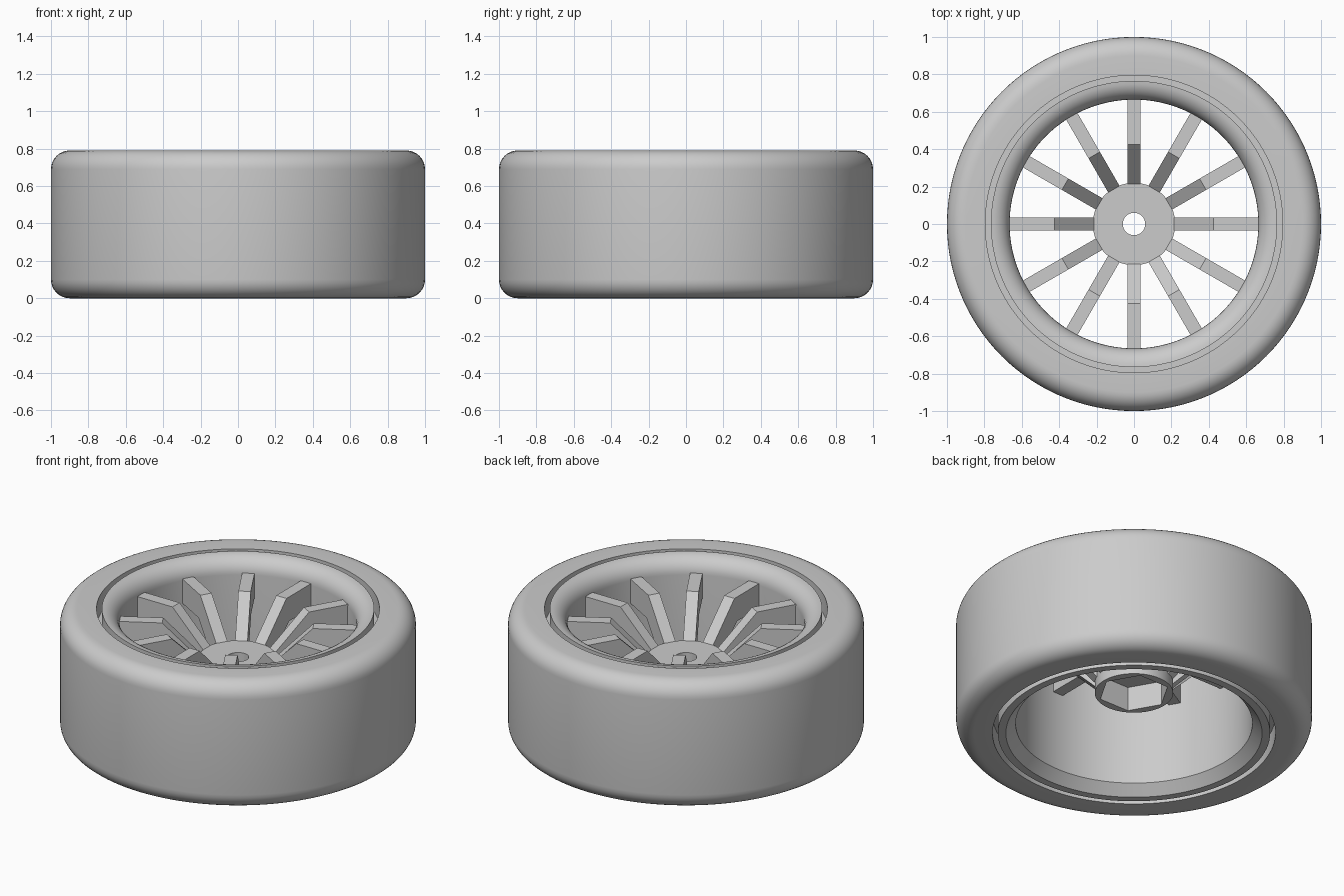
import bpy, bmesh, math

cube = bpy.data.objects.get("Cube")
if cube:
    bpy.data.objects.remove(cube, do_unlink=True)

# One plain grey for the whole wheel
grey = bpy.data.materials.new("light_grey")
grey.use_nodes = True
colour = (0.6, 0.6, 0.6, 1)
grey.diffuse_color = colour
grey.node_tree.nodes["Principled BSDF"].inputs["Base Color"].default_value = colour


def finish(name, bm, smooth=True):
    bmesh.ops.recalc_face_normals(bm, faces=bm.faces)
    mesh = bpy.data.meshes.new(name)
    bm.to_mesh(mesh)
    bm.free()
    mesh.materials.append(grey)
    obj = bpy.data.objects.new(name, mesh)
    bpy.context.collection.objects.link(obj)
    if smooth:
        bpy.ops.object.select_all(action='DESELECT')
        obj.select_set(True)
        bpy.context.view_layer.objects.active = obj
        bpy.ops.object.shade_smooth_by_angle(angle=math.radians(30))
    return obj


def revolve(name, profile, segments=120):
    """Sweep a closed (radius, z) profile around z; a radius may depend on angle."""
    bm = bmesh.new()
    rings = []
    for r, z in profile:
        ring = []
        for i in range(segments):
            a = math.tau * i / segments
            rad = r(a) if callable(r) else r
            ring.append(bm.verts.new((rad * math.cos(a), rad * math.sin(a), z)))
        rings.append(ring)
    for k, ring in enumerate(rings):
        nxt = rings[(k + 1) % len(rings)]
        for i in range(segments):
            j = (i + 1) % segments
            bm.faces.new((ring[i], ring[j], nxt[j], nxt[i]))
    return finish(name, bm)


def arc(cx, cz, radius, start, end, steps=8):
    angles = [math.radians(start + (end - start) * i / steps) for i in range(steps + 1)]
    return [(cx + radius * math.cos(a), cz + radius * math.sin(a)) for a in angles]


HEIGHT = 0.79
FILLET = 0.1
GROOVE = 0.12
TOP = HEIGHT - FILLET

# Tyre: rounded shoulders, with a narrow groove beside the rim on both sides
revolve("tyre",
        arc(1 - FILLET, FILLET, FILLET, -90, 0)
        + arc(1 - FILLET, TOP, FILLET, 0, 90)
        + [(0.795, HEIGHT), (0.795, HEIGHT - GROOVE), (0.76, HEIGHT - GROOVE),
           (0.76, GROOVE), (0.795, GROOVE), (0.795, 0)])

# Rim: rounded upper lip, straight barrel, chamfered lower lip
revolve("rim",
        arc(0.765, TOP, FILLET, 90, 180)
        + [(0.665, 0.06), (0.72, 0), (0.765, 0)])


# Hub: round outside, hexagonal socket below, axle hole through the top
def hexagon(a):
    sector = math.pi / 3
    return 0.2 * math.cos(sector / 2) / math.cos(a % sector - sector / 2)


revolve("hub", [(0.22, 0.49), (0.22, 0.26), (hexagon, 0.26),
                (hexagon, 0.41), (0.06, 0.41), (0.06, 0.49)])

# Spokes: rising from the hub, then level out to the barrel
outline = [(0.212, 0.487), (0.425, 0.70), (0.69, 0.70),
           (0.69, 0.55), (0.45, 0.55), (0.212, 0.32)]
for n in range(12):
    bm = bmesh.new()
    sides = [[bm.verts.new((r, y, z)) for r, z in outline] for y in (-0.035, 0.035)]
    for side in sides:
        bm.faces.new(side)
    for i in range(len(outline)):
        j = (i + 1) % len(outline)
        bm.faces.new((sides[0][i], sides[0][j], sides[1][j], sides[1][i]))
    spoke = finish(f"spoke_{n + 1}", bm, smooth=False)
    spoke.rotation_euler.z = math.tau * n / 12
